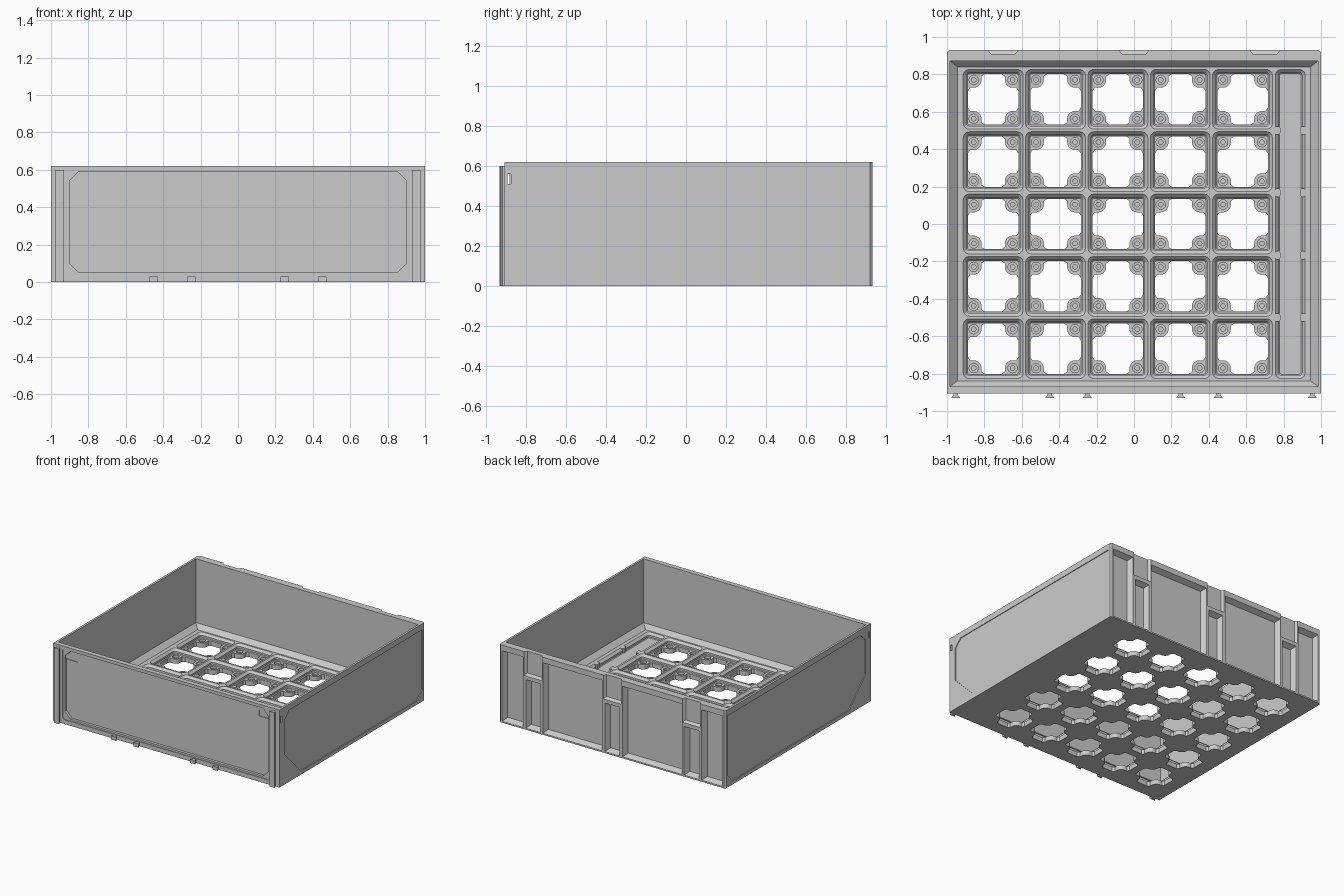
import bpy, bmesh, math

if "Cube" in bpy.data.objects:
    bpy.data.objects.remove(bpy.data.objects["Cube"])

W, FRONT, BACK, H = 1.0, -0.906, 0.93, 0.62      # outer body
PITCH, X0 = 0.3333, -0.753                       # socket grid
RIDGE, SOCKET = 0.075, 0.038                     # ridge top and socket floor heights


def loft(bm, rings):
    """Closed solid through rings of equal point count."""
    vs = [[bm.verts.new(p) for p in r] for r in rings]
    n = len(vs[0])
    for a, b in zip(vs, vs[1:]):
        for i in range(n):
            j = (i + 1) % n
            bm.faces.new((a[i], a[j], b[j], b[i]))
    bm.faces.new(vs[0][::-1])
    bm.faces.new(vs[-1])


def make(name, bm):
    bmesh.ops.recalc_face_normals(bm, faces=bm.faces[:])
    me = bpy.data.meshes.new(name)
    bm.to_mesh(me)
    bm.free()
    ob = bpy.data.objects.new(name, me)
    bpy.context.collection.objects.link(ob)
    return ob


def cut(target, bm):
    """Subtract a bmesh from the target and apply."""
    tool = make("cutter", bm)
    tool.hide_render = True
    mod = target.modifiers.new("cut", 'BOOLEAN')
    mod.operation, mod.solver, mod.object = 'DIFFERENCE', 'EXACT', tool
    bpy.context.view_layer.objects.active = target
    bpy.ops.object.modifier_apply(modifier=mod.name)
    bpy.data.objects.remove(tool)


def rrect(x0, x1, y0, y1, r, n=3):
    """Rectangle with rounded corners (n=1 gives chamfers)."""
    pts = []
    corners = [(x1 - r, y1 - r), (x0 + r, y1 - r), (x0 + r, y0 + r), (x1 - r, y0 + r)]
    for k, (cx, cy) in enumerate(corners):
        for i in range(n + 1):
            a = math.pi / 2 * (k + i / n)
            pts.append((cx + r * math.cos(a), cy + r * math.sin(a)))
    return pts


def rect(x0, x1, y0, y1):
    return [(x0, y0), (x1, y0), (x1, y1), (x0, y1)]


def at_z(p, z): return [(a, b, z) for a, b in p]
def at_y(p, y): return [(a, y, b) for a, b in p]
def at_x(p, x): return [(x, a, b) for a, b in p]


# body block with chamfered back corners
c = 0.012
outline = [(-W, FRONT), (W, FRONT), (W, BACK - c), (W - c, BACK), (c - W, BACK), (-W, BACK - c)]
bm = bmesh.new()
loft(bm, [at_z(outline, 0), at_z(outline, H)])
body = make("drawer_body", bm)

# interior with sloped foot along the walls
bm = bmesh.new()
top = rect(-0.983, 0.983, -0.868, 0.872)
loft(bm, [at_z(rect(-0.945, 0.945, -0.84, 0.84), RIDGE), at_z(top, RIDGE + 0.035), at_z(top, 0.7)])
cut(body, bm)

cells = [(X0 + i * PITCH, (j - 2) * PITCH) for i in range(5) for j in range(5)]

# stepped sockets and the side trough
bm = bmesh.new()
steps = [(SOCKET, 0.0225), (SOCKET + 0.0055, 0.017), (SOCKET + 0.02, 0.017), (RIDGE, 0.0), (RIDGE + 0.01, 0.0)]


def socket(x0, x1, y0, y1):
    loft(bm, [at_z(rrect(x0 + d, x1 - d, y0 + d, y1 - d, 0.03 - d * 0.8), z) for z, d in steps])


for cx, cy in cells:
    socket(cx - 0.16, cx + 0.16, cy - 0.16, cy + 0.16)
socket(0.756, 0.915, -0.827, 0.827)
cut(body, bm)

# cross-shaped openings with rounded corner tabs
bm = bmesh.new()
E, T, R = 0.135, 0.105, 0.043
quarter = [(E, 0.045), (E - 0.012, T - R)]
quarter += [(T - R * math.sin(a), T - R * math.cos(a)) for a in [math.pi / 2 * i / 5 for i in range(6)]]
quarter += [(T - R, E - 0.012), (0.045, E)]
cross = []
for k in range(4):
    cs, sn = round(math.cos(k * math.pi / 2)), round(math.sin(k * math.pi / 2))
    cross += [(x * cs - y * sn, x * sn + y * cs) for x, y in quarter]
for cx, cy in cells:
    p = [(cx + x, cy + y) for x, y in cross]
    loft(bm, [at_z(p, -0.05), at_z(p, SOCKET + 0.01)])
cut(body, bm)

# round stepped recesses in the tabs
bm = bmesh.new()
for cx, cy in cells:
    for sx in (-1, 1):
        for sy in (-1, 1):
            def circle(r):
                return [(cx + sx * 0.104 + r * math.cos(a), cy + sy * 0.104 + r * math.sin(a))
                        for a in [math.tau * i / 16 for i in range(16)]]
            loft(bm, [at_z(circle(0.012), 0.008), at_z(circle(0.012), 0.02),
                      at_z(circle(0.025), 0.02), at_z(circle(0.025), SOCKET + 0.003)])
cut(body, bm)

# front: shallow frame, then deep chamfered panel
bm = bmesh.new()
frame = rrect(-0.917, 0.917, 0.035, 0.605, 0.015, 1)
loft(bm, [at_y(frame, -0.95), at_y(frame, -0.901)])
cut(body, bm)
bm = bmesh.new()
panel = rrect(-0.9, 0.9, 0.05, 0.592, 0.05, 1)
loft(bm, [at_y(panel, -0.95), at_y(panel, -0.88)])
cut(body, bm)

# side panels and small corner windows
side = [(-0.84, 0.24), (-0.63, 0.03), (0.84, 0.03), (0.9, 0.095), (0.9, 0.572), (-0.78, 0.572), (-0.84, 0.512)]
bm = bmesh.new()
for s in (-1, 1):
    loft(bm, [at_x(side, s * 1.05), at_x(side, s * (W - 0.006))])
    w = rect(-0.891, -0.874, 0.51, 0.56)
    loft(bm, [at_x(w, s * 1.05), at_x(w, s * 0.8)])
cut(body, bm)

# back wall: tapered pockets and notches
bm = bmesh.new()


def pocket(x0, x1, z0, z1, depth=0.042, t=0.02):
    out = rect(x0, x1, z0, z1)
    loft(bm, [at_y(out, 0.97), at_y(out, BACK), at_y(rect(x0 + t, x1 - t, z0 + t, z1 - t), BACK - depth)])


for s in (-1, 1):
    pocket(*sorted((s * 0.79, s * 0.975)), 0.012, 0.575)
    pocket(*sorted((s * 0.09, s * 0.615)), 0.012, 0.575)
for x in (-0.7, 0, 0.7):
    pocket(x - 0.065, x + 0.065, 0.012, 0.4)
    pocket(x - 0.08, x + 0.08, 0.43, 0.66, 0.02, 0.015)
cut(body, bm)

# dovetail rails and feet on the front
for name, xs, h in (("front_rail", (-0.953, 0.953), 0.6), ("front_foot", (-0.45, -0.25, 0.25, 0.45), 0.03)):
    for x in xs:
        bm = bmesh.new()
        p = [(x - 0.012, FRONT + 0.004), (x + 0.012, FRONT + 0.004), (x + 0.012, -0.915),
             (x + 0.023, -0.926), (x + 0.023, -0.93), (x - 0.023, -0.93), (x - 0.023, -0.926), (x - 0.012, -0.915)]
        loft(bm, [at_z(p, 0.0), at_z(p, h)])
        make(name, bm)

# small catches along the trough edges
for x in (0.768, 0.903):
    for j in range(4):
        bm = bmesh.new()
        y = (j - 1.5) * PITCH
        loft(bm, [at_z(rrect(x - 0.014, x + 0.014, y - 0.022, y + 0.022, 0.008, 1), z) for z in (0.03, RIDGE)])
        make("trough_catch", bm)
